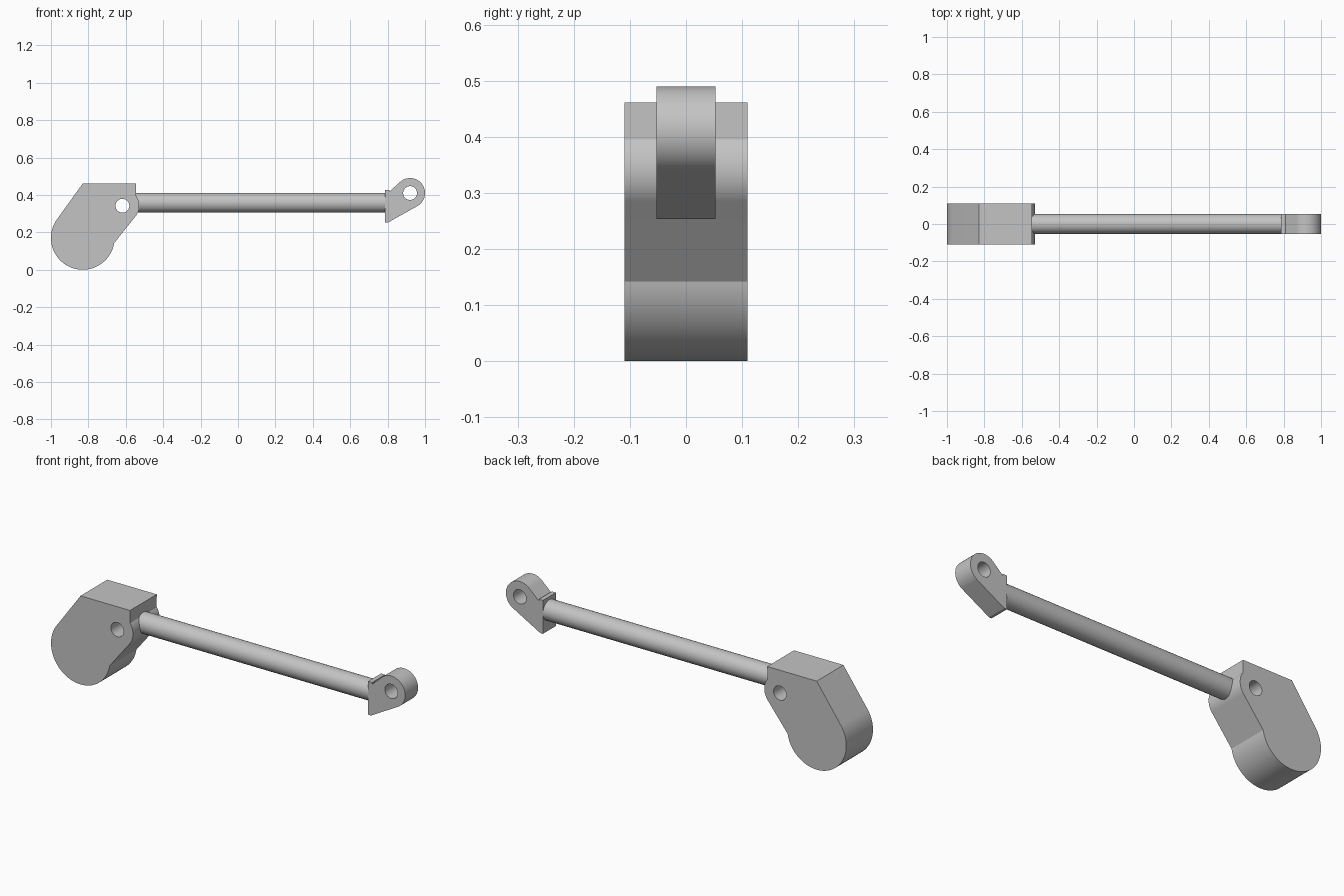
import bpy, bmesh
from math import sin, cos, radians, pi

cube = bpy.data.objects.get("Cube")
if cube:
    bpy.data.objects.remove(cube, do_unlink=True)

grey = bpy.data.materials.new("plain grey")
grey.use_nodes = True
colour = (0.55, 0.55, 0.55, 1)
grey.diffuse_color = colour
grey.node_tree.nodes["Principled BSDF"].inputs["Base Color"].default_value = colour


def arc(cx, cz, r, start, end, steps=32):
    """Points along an arc, angles in degrees."""
    angles = [radians(start + (end - start) * i / steps) for i in range(steps + 1)]
    return [(cx + r * cos(a), cz + r * sin(a)) for a in angles]


def finish(obj):
    obj.data.materials.clear()
    obj.data.materials.append(grey)
    bpy.ops.object.select_all(action='DESELECT')
    obj.select_set(True)
    bpy.context.view_layer.objects.active = obj
    bpy.ops.object.shade_smooth_by_angle(angle=radians(20))


def pierced_plate(name, outline, hole, half_width):
    """Side profile with a round hole, extruded equally to both sides."""
    curve = bpy.data.curves.new(name, 'CURVE')
    curve.dimensions = '2D'
    curve.fill_mode = 'BOTH'
    curve.extrude = half_width
    for loop in (outline, hole):
        spline = curve.splines.new('POLY')
        spline.points.add(len(loop) - 1)
        for point, (x, z) in zip(spline.points, loop):
            point.co = (x, z, 0, 1)
        spline.use_cyclic_u = True
    obj = bpy.data.objects.new(name, curve)
    obj.rotation_euler.x = pi / 2
    bpy.context.collection.objects.link(obj)
    bpy.ops.object.select_all(action='DESELECT')
    obj.select_set(True)
    bpy.context.view_layer.objects.active = obj
    bpy.ops.object.convert(target='MESH')
    obj = bpy.context.object
    # weld the caps to the walls
    bm = bmesh.new()
    bm.from_mesh(obj.data)
    bmesh.ops.remove_doubles(bm, verts=bm.verts, dist=0.0001)
    bmesh.ops.recalc_face_normals(bm, faces=bm.faces)
    bm.to_mesh(obj.data)
    bm.free()
    finish(obj)


# Heavy block: round lower lobe, flat top, rounded pivot corner
block = [(-0.83, 0.461)]
block += arc(-0.83, 0.17, 0.17, 144.1, 350.5, 64)
block += arc(-0.618, 0.342, 0.09, -40, 36)
block += [(-0.545, 0.461)]
pierced_plate("pivot_block", block, arc(-0.618, 0.342, 0.037, 360, 11.25, 31), 0.11)

# Eye at the far end of the rod, with a small stepped foot
eye = [(0.81, 0.427), (0.787, 0.427), (0.787, 0.253), (0.803, 0.253)]
eye += arc(0.92, 0.41, 0.08, -60.6, 133.8, 48)
eye += [(0.81, 0.418)]
pierced_plate("end_eye", eye, arc(0.92, 0.41, 0.037, 360, 11.25, 31), 0.053)

# Straight rod joining the two
left, right = -0.56, 0.79
bpy.ops.mesh.primitive_cylinder_add(
    vertices=48, radius=0.053, depth=right - left,
    location=((left + right) / 2, 0, 0.358), rotation=(0, pi / 2, 0))
rod = bpy.context.object
rod.name = "connecting_rod"
finish(rod)
